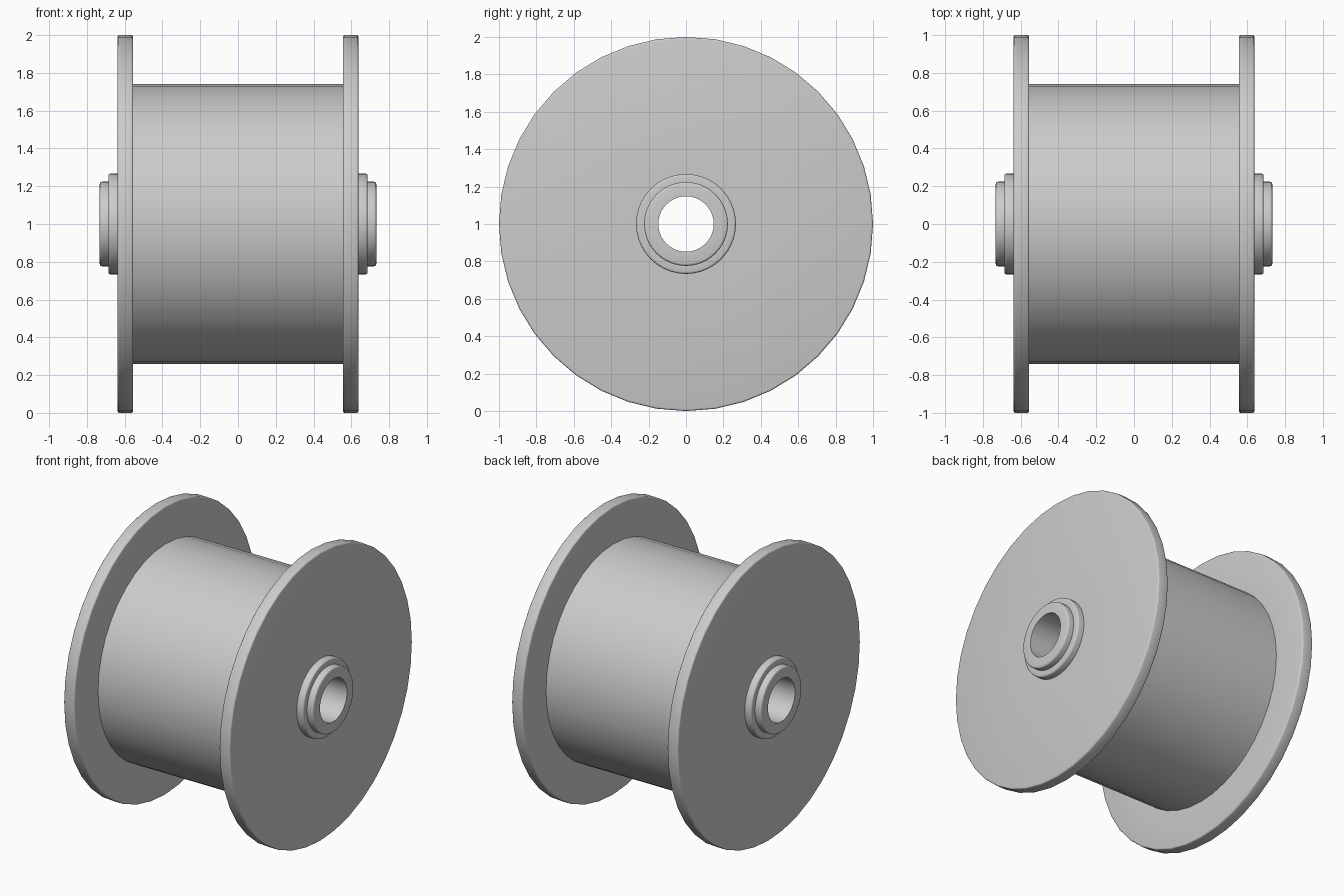
import bpy, bmesh
from math import sin, cos, pi, radians

if "Cube" in bpy.data.objects:
    bpy.data.objects.remove(bpy.data.objects["Cube"])

SIDES = 40


def rounded(x, r, b, outer_first):
    """Small quarter-round at the outer corner (x, r) of a step facing +x or -x."""
    sx = 1 if outer_first else -1
    pts = []
    for i in range(4):
        a = pi / 2 * i / 3
        pts.append((x - sx * b + sx * b * sin(a), r - b + b * cos(a)))
    return pts if outer_first else pts[::-1]


# Half profile (x, radius) from the drum middle to the bore mouth
half = [(0.555, 0.74)]                              # drum meets flange
half += rounded(0.555, 1.0, 0.010, False)           # flange inner rim
half += rounded(0.637, 1.0, 0.010, True)            # flange outer rim
half += [(0.637, 0.267)]
half += rounded(0.686, 0.267, 0.012, True)          # wide collar
half += [(0.686, 0.224)]
half += rounded(0.732, 0.224, 0.012, True)          # narrow collar
half += [(0.732, 0.148)]                            # bore mouth
# (the flange inner rim keeps its round on the drum-facing side)
half[1:5] = [(0.565 - 0.010 * sin(pi / 2 * i / 3), 0.99 + 0.010 * cos(pi / 2 * i / 3))
             for i in range(3, -1, -1)]

# Mirror the half to get the closed profile; the wrap edges form drum and bore
profile = half + [(-x, r) for x, r in reversed(half)]

# Revolve about the x axis
bm = bmesh.new()
rings = [[bm.verts.new((x, r * sin(2 * pi * k / SIDES), 1 + r * cos(2 * pi * k / SIDES)))
          for k in range(SIDES)] for x, r in profile]
for i, ring in enumerate(rings):
    nxt = rings[(i + 1) % len(rings)]
    for k in range(SIDES):
        m = (k + 1) % SIDES
        bm.faces.new((ring[k], ring[m], nxt[m], nxt[k]))
bmesh.ops.recalc_face_normals(bm, faces=bm.faces)
mesh = bpy.data.meshes.new("spool")
bm.to_mesh(mesh)
bm.free()
spool = bpy.data.objects.new("spool", mesh)
bpy.context.collection.objects.link(spool)

# Smooth rounds and barrel, crisp steps
bpy.context.view_layer.objects.active = spool
spool.select_set(True)
bpy.ops.object.shade_smooth_by_angle(angle=radians(40))
